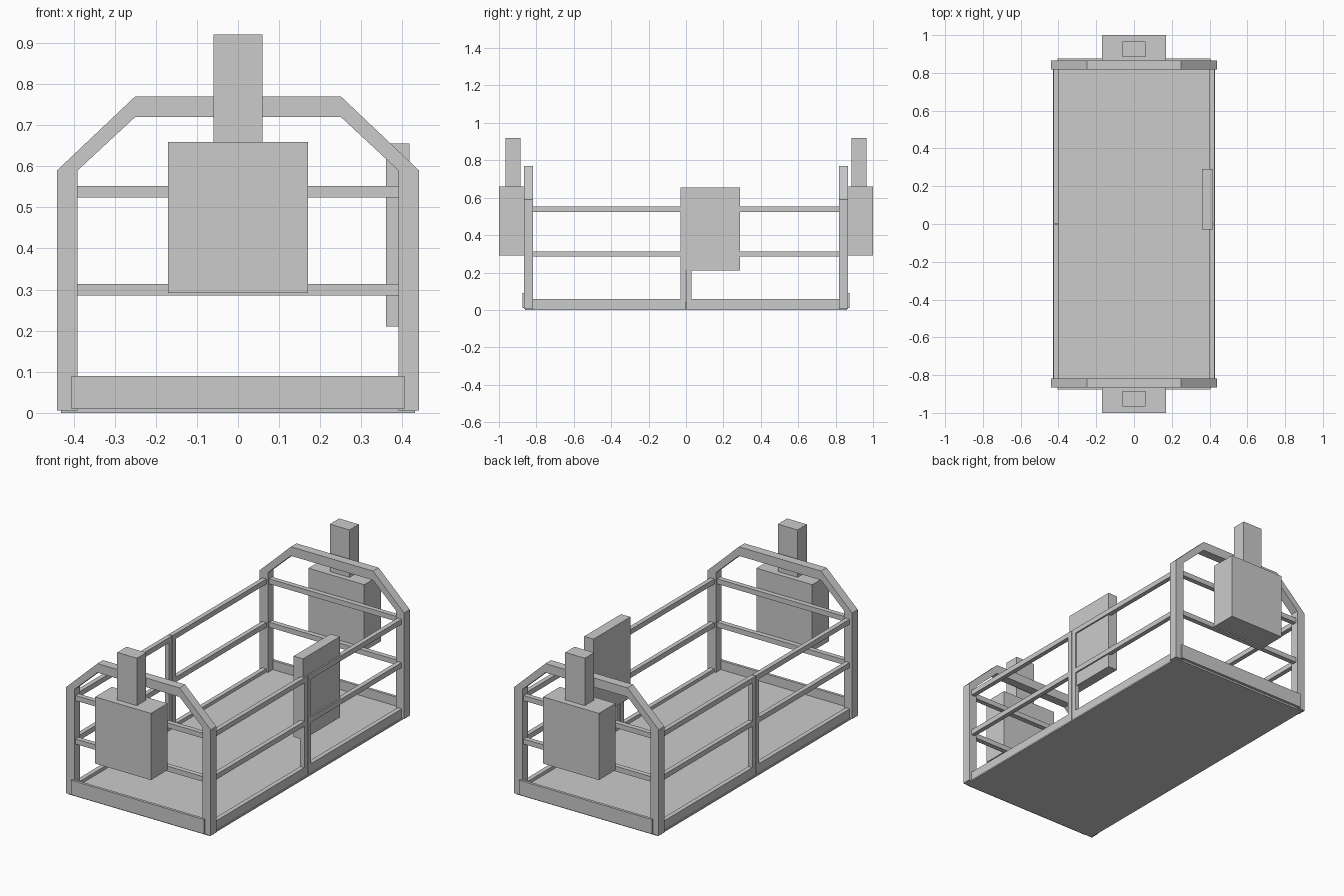
import bpy, bmesh

if "Cube" in bpy.data.objects:
    bpy.data.objects.remove(bpy.data.objects["Cube"])


def box(name, x, y, z):
    """Box from (min, max) ranges."""
    bm = bmesh.new()
    bmesh.ops.create_cube(bm, size=1)
    for v in bm.verts:
        v.co = [r[0] if c < 0 else r[1] for c, r in zip(v.co, (x, y, z))]
    return finish(name, bm)


def finish(name, bm):
    bmesh.ops.recalc_face_normals(bm, faces=bm.faces)
    mesh = bpy.data.meshes.new(name)
    bm.to_mesh(mesh)
    bm.free()
    ob = bpy.data.objects.new(name, mesh)
    bpy.context.collection.objects.link(ob)
    return ob


def span(sign, a, b):
    return tuple(sorted((sign * a, sign * b)))


def arch(name, y):
    """Flat posts-and-roof outline extruded along y."""
    outer = [(0.44, 0.006), (0.44, 0.59), (0.25, 0.77)]
    inner = [(0.39, 0.006), (0.39, 0.59), (0.25, 0.72)]
    outer += [(-px, pz) for px, pz in reversed(outer)]
    inner += [(-px, pz) for px, pz in reversed(inner)]
    bm = bmesh.new()
    rings = [[bm.verts.new((px, py, pz)) for px, pz in path]
             for path, py in ((outer, y[0]), (outer, y[1]), (inner, y[1]), (inner, y[0]))]
    for a, b in zip(rings, rings[1:] + rings[:1]):
        for i in range(5):
            bm.faces.new((a[i], a[i + 1], b[i + 1], b[i]))
    for i in (0, 5):
        bm.faces.new([r[i] for r in rings])
    return finish(name, bm)


RAILS = {"upper": (0.524, 0.552), "middle": (0.285, 0.313)}

# Floor: thin base plate and the raised deck between the bottom rails
box("base_plate", (-0.43, 0.43), (-0.86, 0.86), (0, 0.008))
box("floor_deck", (-0.40, 0.40), (-0.86, 0.86), (0.008, 0.04))

# Ends: arched frame, cross rails, toe board, hoist motor
for s, end in ((-1, "front"), (1, "back")):
    arch(end + "_arch", span(s, 0.817, 0.866))
    for level, z in RAILS.items():
        box(f"{end}_{level}_rail", (-0.39, 0.39), span(s, 0.828, 0.855), z)
    box(end + "_toe_board", (-0.405, 0.405), span(s, 0.86, 0.875), (0.01, 0.09))
    box(end + "_hoist_body", (-0.17, 0.17), span(s, 0.855, 1.0), (0.292, 0.659))
    box(end + "_hoist_head", (-0.06, 0.06), span(s, 0.884, 0.965), (0.659, 0.92))

# Sides: two railing panels meeting at the middle
for sx, side in ((-1, "left"), (1, "right")):
    x = span(sx, 0.40, 0.425)
    for sy, end in ((-1, "front"), (1, "back")):
        name = f"{side}_{end}"
        box(name + "_bottom_rail", x, span(sy, 0.002, 0.817), (0.008, 0.058))
        box(name + "_middle_post", x, span(sy, 0.002, 0.03), (0.058, 0.552))
        for level, z in RAILS.items():
            box(f"{name}_{level}_rail", x, span(sy, 0.03, 0.817), z)

# Control cabinet hung on the right railing
box("control_cabinet", (0.36, 0.417), (-0.03, 0.29), (0.21, 0.655))
